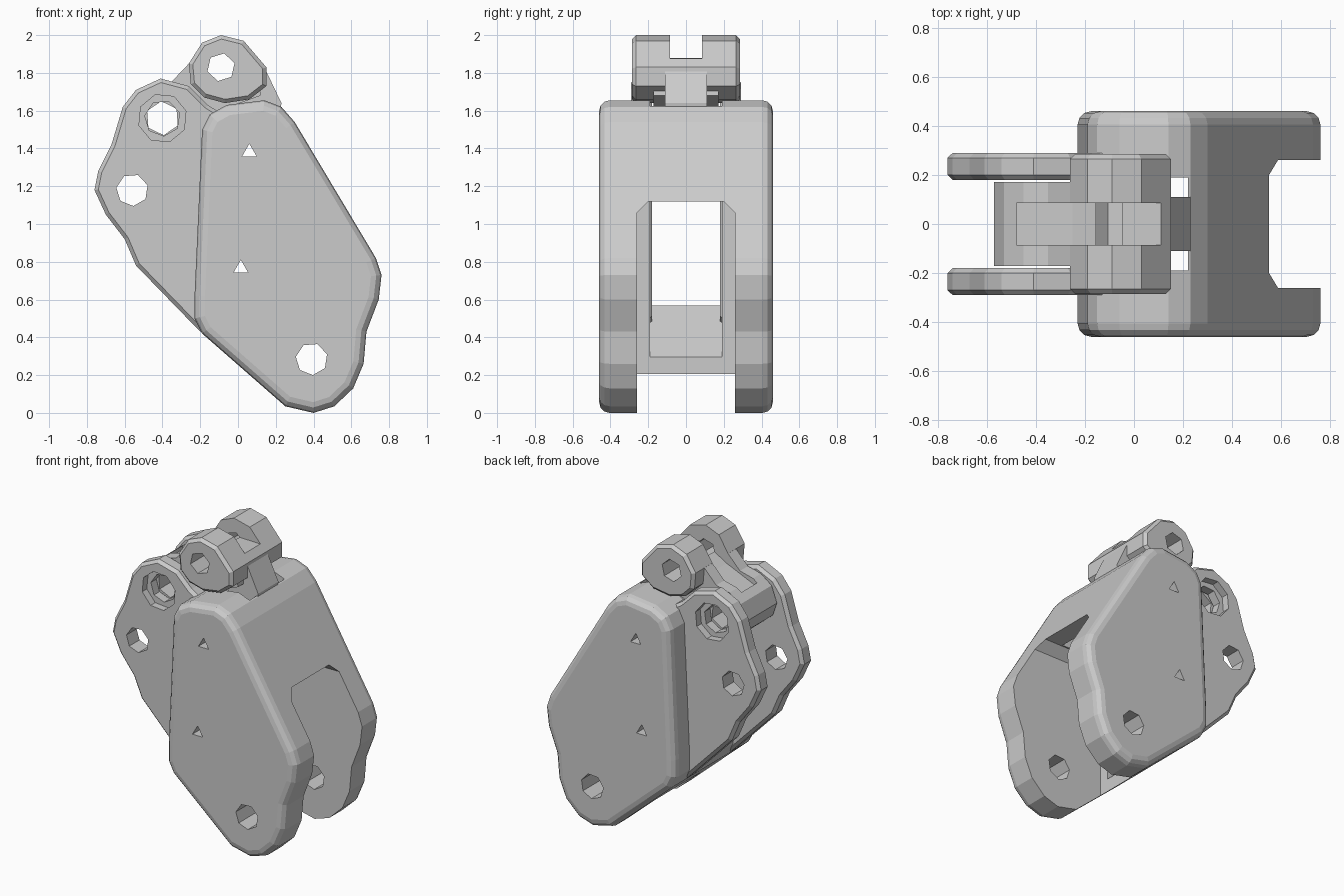
import bpy, bmesh, math

if "Cube" in bpy.data.objects:
    bpy.data.objects.remove(bpy.data.objects["Cube"])


def prism(name, pts, lo, hi, axis='Y', bevel=0.0, segs=2):
    """Extrude a 2D outline (x,z along Y, or y,z along X)."""
    bm = bmesh.new()
    def co(a, b, t):
        return (a, t, b) if axis == 'Y' else (t, a, b)
    caps = [bm.faces.new([bm.verts.new(co(a, b, t)) for a, b in pts]) for t in (lo, hi)]
    n = len(pts)
    v0, v1 = list(caps[0].verts), list(caps[1].verts)
    for i in range(n):
        j = (i + 1) % n
        bm.faces.new((v0[i], v0[j], v1[j], v1[i]))
    bmesh.ops.recalc_face_normals(bm, faces=bm.faces[:])
    if bevel:
        edges = [e for f in caps for e in f.edges]
        bmesh.ops.bevel(bm, geom=edges, offset=bevel, segments=segs, profile=0.5,
                        affect='EDGES', clamp_overlap=True)
    bmesh.ops.recalc_face_normals(bm, faces=bm.faces[:])
    me = bpy.data.meshes.new(name)
    bm.to_mesh(me)
    bm.free()
    ob = bpy.data.objects.new(name, me)
    bpy.context.collection.objects.link(ob)
    return ob


def ring(x, z, r, n, turn=0.3):
    return [(x + r * math.cos(turn + math.tau * i / n),
             z + r * math.sin(turn + math.tau * i / n)) for i in range(n)]


def combine(ob, other, op='DIFFERENCE'):
    other.hide_render = True
    m = ob.modifiers.new("cut", 'BOOLEAN')
    m.operation, m.object, m.solver = op, other, 'EXACT'
    bpy.context.view_layer.objects.active = ob
    bpy.ops.object.modifier_apply(modifier=m.name)
    bpy.data.objects.remove(other, do_unlink=True)


def drill(ob, x, z, r, n, lo=-1, hi=1, turn=0.3):
    combine(ob, prism("drill", ring(x, z, r, n, turn), lo, hi))


# Housing: thick rounded cheeks joined by a slanted front wall and a floor
housing = prism("housing", [
    (-0.19, 1.50), (-0.15, 1.58), (-0.06, 1.63), (0.14, 1.655), (0.23, 1.62), (0.30, 1.54),
    (0.73, 0.82), (0.76, 0.73), (0.745, 0.60), (0.68, 0.43), (0.665, 0.26), (0.61, 0.13),
    (0.51, 0.035), (0.40, 0.0), (0.25, 0.035), (-0.19, 0.42), (-0.23, 0.50), (-0.23, 0.62)],
    -0.46, 0.46, bevel=0.055, segs=3)
# central cavity, open to the rear and the top
combine(housing, prism("cavity", [
    (-0.6, 1.9), (0.22, 1.9), (0.22, 1.47), (0.46, 1.05), (0.46, -0.2), (0.20, -0.2),
    (0.06, 0.29), (-0.20, 0.54), (-0.6, 0.92)], -0.19, 0.19))
# wide fork slot through the lower front
combine(housing, prism("slot", [
    (-0.26, -0.2), (0.26, -0.2), (0.26, 1.06), (0.20, 1.12), (-0.20, 1.12), (-0.26, 1.06)],
    0.055, 1.0, axis='X'))
drill(housing, 0.39, 0.285, 0.085, 7)
drill(housing, 0.06, 1.38, 0.045, 3, turn=math.pi * 7 / 6)
drill(housing, 0.015, 0.765, 0.045, 3, turn=math.pi * 7 / 6)

# Pair of rear plates carrying the upper pivot
plate_outline = [
    (-0.76, 1.18), (-0.74, 1.28), (-0.67, 1.42), (-0.61, 1.62), (-0.54, 1.71), (-0.41, 1.77),
    (-0.26, 1.73), (-0.16, 1.63), (-0.08, 1.58), (-0.08, 0.50), (-0.20, 0.43), (-0.54, 0.78),
    (-0.60, 0.92), (-0.70, 1.05)]
for side, label in ((-1, "front"), (1, "back")):
    lo, hi = sorted((side * 0.18, side * 0.29))
    plate = prism(label + "_rear_plate", plate_outline, lo, hi, bevel=0.02, segs=1)
    drill(plate, -0.56, 1.18, 0.085, 7)
    drill(plate, -0.40, 1.56, 0.095, 7)
    lo, hi = sorted((side * 0.24, side * 0.4))
    drill(plate, -0.40, 1.56, 0.13, 8, lo, hi)

# Knuckle: barrel and arm between the plates, with a forked head
knuckle = prism("knuckle", [
    (-0.57, 1.56), (-0.53, 1.67), (-0.45, 1.73), (-0.35, 1.755), (-0.25, 1.86), (-0.10, 1.92),
    (0.10, 1.87), (0.12, 1.68), (-0.10, 1.60), (-0.25, 1.48), (-0.35, 1.40), (-0.47, 1.41),
    (-0.54, 1.47)], -0.172, 0.172)
combine(knuckle, prism("head", [
    (-0.09, 2.0), (-0.19, 1.96), (-0.26, 1.85), (-0.25, 1.74), (-0.18, 1.67), (-0.07, 1.64),
    (0.06, 1.66), (0.15, 1.73), (0.15, 1.83), (0.03, 1.97)], -0.285, 0.285,
    bevel=0.02, segs=1), 'UNION')
combine(knuckle, prism("stem", [
    (0.0, 1.86), (0.13, 1.85), (0.23, 1.64), (0.22, 1.56), (0.0, 1.56)], -0.11, 0.11), 'UNION')
combine(knuckle, prism("fork_gap", [
    (-0.48, 2.2), (0.4, 2.2), (0.4, 1.87), (-0.08, 1.88), (-0.25, 1.78), (-0.48, 1.68)],
    -0.085, 0.085))
drill(knuckle, -0.09, 1.83, 0.075, 6)
drill(knuckle, -0.40, 1.56, 0.09, 6, turn=0.6)
